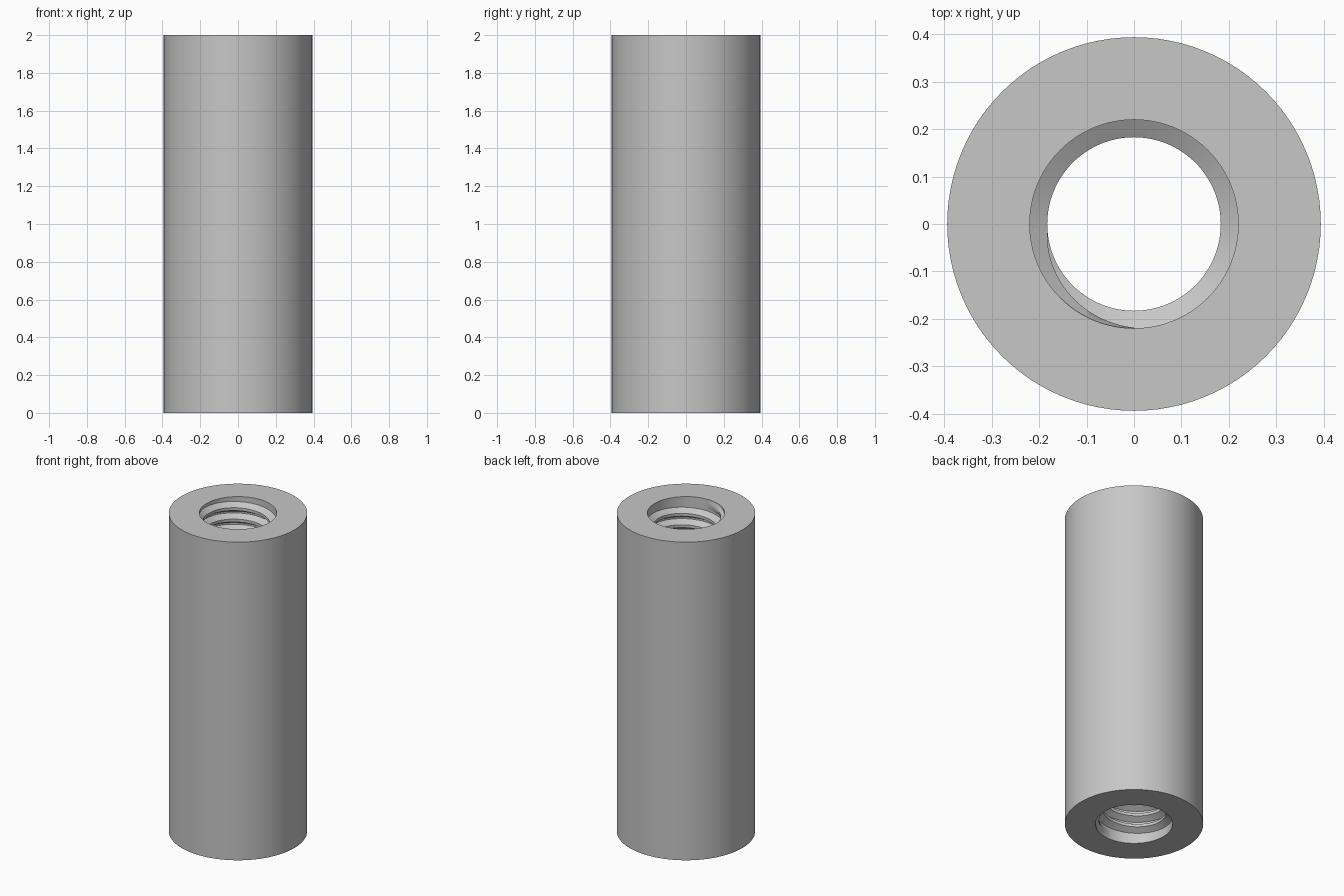
import bpy, bmesh
from math import cos, sin, pi, radians

if "Cube" in bpy.data.objects:
    bpy.data.objects.remove(bpy.data.objects["Cube"])

HEIGHT, OUTER, BORE, CREST = 2.0, 0.394, 0.22, 0.183
SEGS, TURNS, PITCH = 96, 27, 0.0716
BASE_W, CREST_W = 0.0626, 0.018

grey = bpy.data.materials.new("plain grey metal")
grey.use_nodes = True
grey.diffuse_color = (0.57, 0.57, 0.57, 1)
grey.node_tree.nodes["Principled BSDF"].inputs["Base Color"].default_value = grey.diffuse_color


def finish(bm, name):
    """Turn the bmesh into a smooth object with sharp edges kept."""
    bmesh.ops.recalc_face_normals(bm, faces=bm.faces)
    mesh = bpy.data.meshes.new(name)
    bm.to_mesh(mesh)
    bm.free()
    obj = bpy.data.objects.new(name, mesh)
    bpy.context.collection.objects.link(obj)
    mesh.materials.append(grey)
    bpy.ops.object.select_all(action='DESELECT')
    obj.select_set(True)
    bpy.context.view_layer.objects.active = obj
    bpy.ops.object.shade_smooth_by_angle(angle=radians(30))


def skin(bm, rings, closed):
    """Join neighbouring rings of vertices with quads."""
    n = len(rings[0])
    pairs = list(zip(rings, rings[1:]))
    if closed:
        pairs.append((rings[-1], rings[0]))
    for a, b in pairs:
        for j in range(n):
            k = (j + 1) % n
            bm.faces.new((a[j], a[k], b[k], b[j]))


def section(bm, angle, points):
    return [bm.verts.new((r * cos(angle), r * sin(angle), z)) for r, z in points]


# Round sleeve with a straight bore
bm = bmesh.new()
wall = [(OUTER, 0), (OUTER, HEIGHT), (BORE, HEIGHT), (BORE, 0)]
skin(bm, [section(bm, 2 * pi * i / SEGS, wall) for i in range(SEGS)], True)
finish(bm, "sleeve")

# Right-handed internal thread, running down from the front and fading in at both ends
bm = bmesh.new()
steps = TURNS * SEGS
lead = SEGS // 4
top_z = HEIGHT / 2 + TURNS * PITCH / 2
rings = []
for i in range(steps + 1):
    depth = min(1, (i + 1) / lead, (steps - i + 1) / lead)
    tip = BORE - (BORE - CREST) * depth
    z = top_z - PITCH * i / SEGS
    ridge = [(BORE + 0.001, z + BASE_W / 2), (tip, z + CREST_W / 2),
             (tip, z - CREST_W / 2), (BORE + 0.001, z - BASE_W / 2)]
    rings.append(section(bm, -pi / 2 - 2 * pi * i / SEGS, ridge))
skin(bm, rings, False)
bm.faces.new(rings[0])
bm.faces.new(rings[-1])
finish(bm, "internal_thread")
